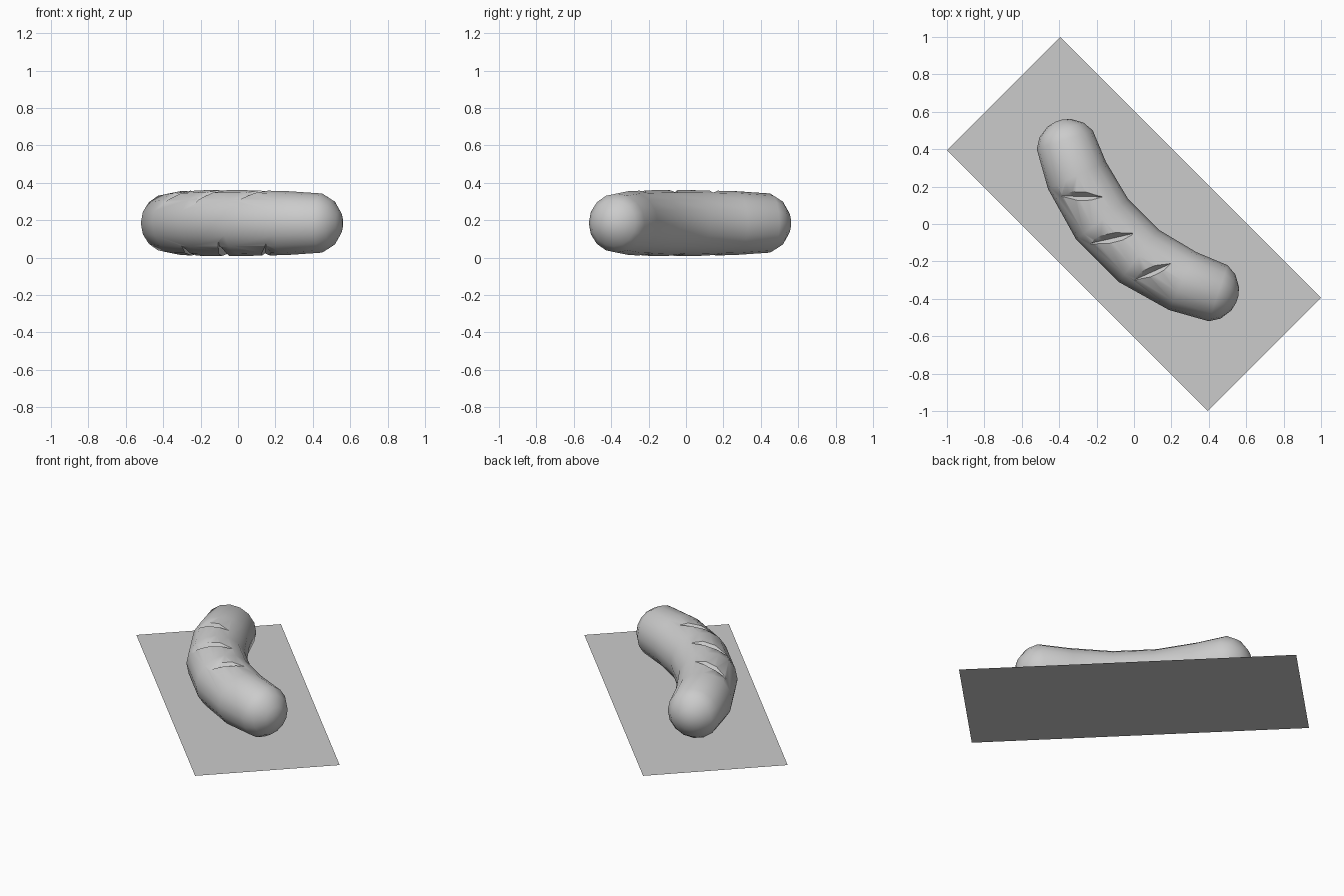
import bpy, bmesh, math
from mathutils import Vector
from mathutils.geometry import intersect_point_line

if "Cube" in bpy.data.objects:
    bpy.data.objects.remove(bpy.data.objects["Cube"], do_unlink=True)

grey = bpy.data.materials.new("light_grey")
grey.use_nodes = True
grey.diffuse_color = (0.6, 0.6, 0.6, 1)
grey.node_tree.nodes["Principled BSDF"].inputs["Base Color"].default_value = (0.6, 0.6, 0.6, 1)

MID_Z = 0.185
SIDES = 16


def make_object(name, bm):
    bmesh.ops.recalc_face_normals(bm, faces=bm.faces)
    mesh = bpy.data.meshes.new(name)
    bm.to_mesh(mesh)
    bm.free()
    mesh.materials.append(grey)
    obj = bpy.data.objects.new(name, mesh)
    bpy.context.collection.objects.link(obj)
    return obj


def loft(bm, rings):
    """Skin a list of point rings and close both ends."""
    loops = [[bm.verts.new(p) for p in ring] for ring in rings]
    for a, b in zip(loops, loops[1:]):
        for i in range(len(a)):
            j = (i + 1) % len(a)
            bm.faces.new((a[i], a[j], b[j], b[i]))
    bm.faces.new(loops[0])
    bm.faces.new(loops[-1])


def swap(p):
    """Mirror a plan point across the diagonal y = x."""
    return Vector((p.y, p.x))


# Bent centre line: half of it is given, the other half is its mirror
half = [Vector((-0.37, 0.45)), Vector((-0.305, 0.26)), Vector((-0.17, 0.025))]
radii = [0.158, 0.171, 0.176]
path = half + [swap(p) for p in reversed(half)]


def ring(center, along, radius):
    side = Vector((-along.y, along.x))
    points = []
    for i in range(SIDES):
        a = math.tau * i / SIDES
        p = center + side * radius * math.cos(a)
        points.append((p.x, p.y, MID_Z + radius * math.sin(a)))
    return points


# Sausage body with domed ends
end_dir = Vector((0.316, -0.949))
first_half = [(half[0] - end_dir * out, end_dir, r)
              for out, r in ((0.107, 0.02), (0.096, 0.065), (0.056, 0.124), (0, radii[0]))]
first_half.append((half[1], (half[2] - half[0]).normalized(), radii[1]))
first_half.append((half[2], (path[3] - half[1]).normalized(), radii[2]))
second_half = [(swap(c), -swap(d), r) for c, d, r in reversed(first_half)]
bm = bmesh.new()
loft(bm, [ring(*s) for s in first_half + second_half])
sausage = make_object("sausage", bm)


def surface_height(p):
    """Height of the skin above the centre line at a plan point."""
    best = 1.0
    for a, b in zip(path, path[1:]):
        q, t = intersect_point_line(p, a, b)
        q = Vector(q[:2])
        q = a if t < 0 else b if t > 1 else q
        best = min(best, (p - q).length)
    return math.sqrt(max(0.172 ** 2 - best ** 2, 0.0004))


def slit_cutter(name, start, end, flip):
    """Tapered V-shaped wedge that follows the skin."""
    start, end = Vector(start), Vector(end)
    across = Vector((start.y - end.y, end.x - start.x)).normalized()
    rings = []
    for i in range(11):
        t = i / 10
        taper = max(math.sin(math.pi * t), 0.03)
        p = start.lerp(end, t)
        h = surface_height(p)
        section = []
        for w, lift in ((-0.042, 0.022), (0.042, 0.022), (0, -0.03)):
            q = p + across * w * taper
            z = h + lift * taper
            if flip:
                q, z = swap(q), -z
            section.append((q.x, q.y, MID_Z + z))
        rings.append(section)
    bm = bmesh.new()
    loft(bm, rings)
    cutter = make_object(name, bm)
    cutter.hide_render = True
    return cutter


# Three slits on top, and the same three turned over underneath
slits = [((-0.40, 0.15), (-0.17, 0.145)),
         ((-0.24, -0.105), (0.0, -0.05)),
         ((0.0, -0.30), (0.20, -0.21))]
bpy.context.view_layer.objects.active = sausage
for flip in (False, True):
    for start, end in slits:
        cutter = slit_cutter("slit_cutter", start, end, flip)
        mod = sausage.modifiers.new("slit", 'BOOLEAN')
        mod.operation = 'DIFFERENCE'
        mod.solver = 'EXACT'
        mod.object = cutter
        bpy.ops.object.modifier_apply(modifier=mod.name)
        bpy.data.objects.remove(cutter, do_unlink=True)

bpy.ops.object.select_all(action='DESELECT')
sausage.select_set(True)
bpy.ops.object.shade_smooth_by_angle(angle=math.radians(38))

# Flat ground sheet, turned along the diagonal
bm = bmesh.new()
corners = [(-1, 0.395), (0.395, -1), (1, -0.395), (-0.395, 1)]
bm.faces.new([bm.verts.new((x, y, 0)) for x, y in corners])
sheet = make_object("base_sheet", bm)
